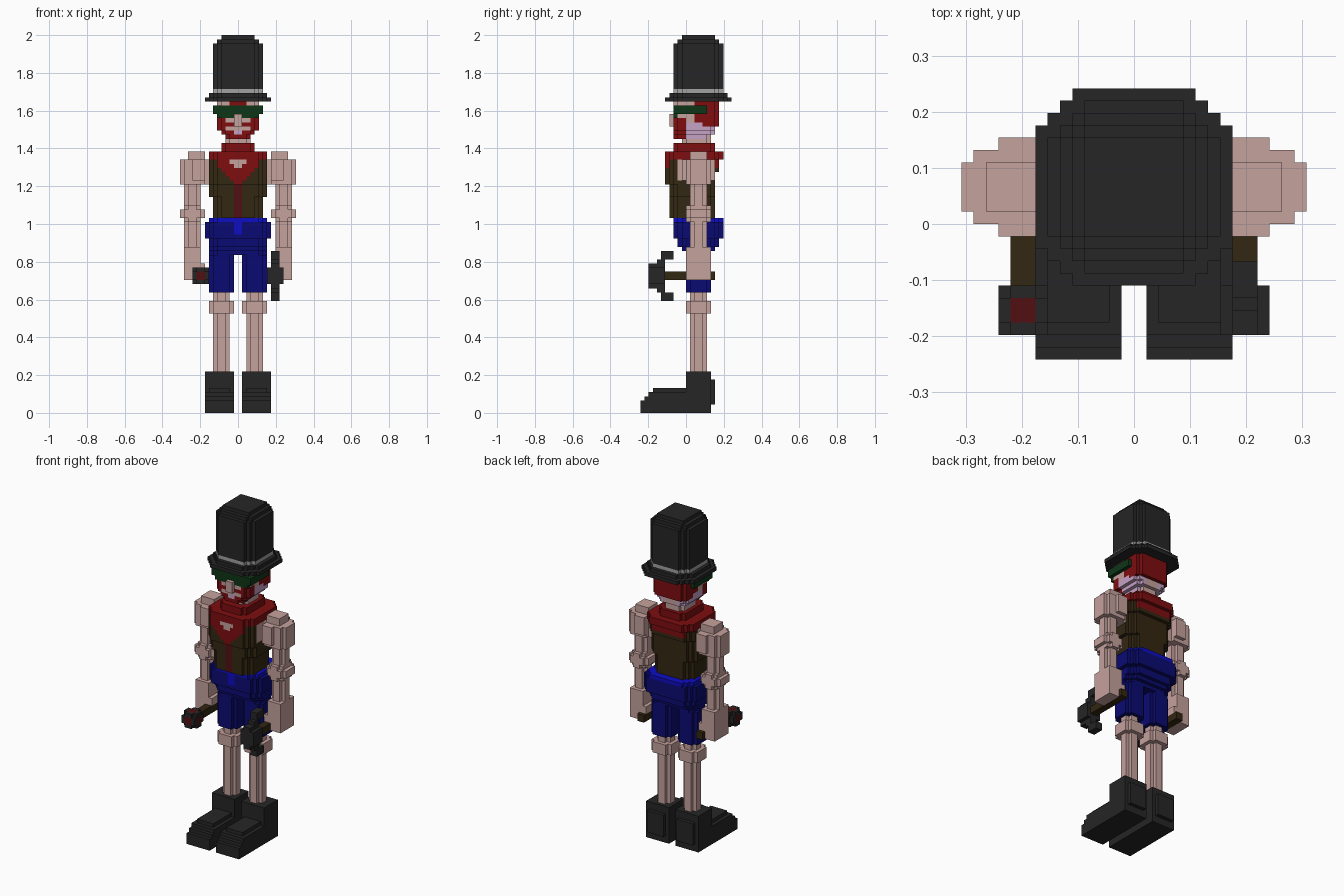
import bpy, bmesh, math

if "Cube" in bpy.data.objects:
    bpy.data.objects.remove(bpy.data.objects["Cube"])

V = 2 / 91  # size of one block

COLOURS = {
    "black": (0.019, 0.019, 0.019), "grey": (0.36, 0.36, 0.36),
    "skin": (0.56, 0.36, 0.34), "red": (0.21, 0.004, 0.005),
    "dark_red": (0.085, 0.005, 0.006), "brown": (0.033, 0.02, 0.006),
    "blue": (0.003, 0.003, 0.17), "bright_blue": (0.004, 0.004, 0.55),
    "green": (0.004, 0.036, 0.008), "pale_lilac": (0.56, 0.36, 0.56),
}
mats, names = [], list(COLOURS)
for n, c in COLOURS.items():
    m = bpy.data.materials.new(n)
    m.use_nodes = True
    m.diffuse_color = (*c, 1)
    m.node_tree.nodes["Principled BSDF"].inputs["Base Color"].default_value = (*c, 1)
    mats.append(m)

grid = {}  # block position -> (part, colour)


def fill(part, colour, x, y, z, cut=0, pair=False):
    """Fill a box of blocks with stepped vertical corners; pair mirrors it."""
    for i in range(*x):
        for j in range(*y):
            if min(i - x[0], x[1] - 1 - i) + min(j - y[0], y[1] - 1 - j) < cut:
                continue
            for k in range(*z):
                if pair:
                    grid[i, j, k] = ("left_" + part, colour)
                    grid[-1 - i, j, k] = ("right_" + part, colour)
                else:
                    grid[i, j, k] = (part, colour)


def paint(colour, x, y, z):
    """Recolour the filled blocks inside a box, on both sides."""
    for i in range(*x):
        for j in range(*y):
            for k in range(*z):
                for c in ((i, j, k), (-1 - i, j, k)):
                    if c in grid:
                        grid[c] = (grid[c][0], colour)


# Boots: stepped toe, ankle and heel
for x, y, z in (((1, 8), (-11, 6), (0, 3)), ((1, 8), (-10, 6), (3, 4)),
                ((1, 8), (-9, 6), (4, 5)), ((2, 7), (-8, 6), (5, 6)),
                ((1, 8), (0, 6), (5, 10)), ((2, 7), (6, 7), (2, 8))):
    fill("boot", "black", x, y, z, pair=True)

# Lower legs and knees
fill("leg", "skin", (2, 6), (1, 5), (10, 29), 1, True)
fill("leg", "skin", (1, 7), (0, 6), (24, 27), 1, True)

# Shorts: legs, seat, belt and fly
fill("shorts_leg", "blue", (1, 7), (0, 6), (29, 38), 1, True)
for x, y, z in ((7, (0, 6), (38, 39)), (7, (-1, 7), (39, 40)),
                (7, (-2, 8), (40, 42)), (8, (-3, 9), (42, 46)),
                (7, (-3, 9), (46, 47))):
    fill("shorts", "blue", (-x, x), y, z, 2)
paint("bright_blue", (0, 8), (-3, 9), (46, 47))
paint("bright_blue", (0, 1), (-3, -1), (43, 47))

# Vest with shirt strip and open armholes
fill("vest", "brown", (-6, 6), (-4, 7), (47, 52), 2)
fill("vest", "brown", (-7, 7), (-4, 7), (52, 55), 2)
fill("vest", "brown", (-7, 7), (-5, 7), (55, 58), 2)
fill("vest", "brown", (-7, 7), (-5, 8), (58, 61), 2)
paint("dark_red", (0, 1), (-5, -3), (47, 56))
paint("skin", (5, 7), (-2, 1), (56, 61))

# Neckerchief: collar layers and a point down the chest
fill("neckerchief", "red", (-7, 7), (-5, 9), (61, 63), 2)
fill("neckerchief", "red", (-4, 4), (-3, 7), (63, 65), 1)
for w in range(1, 6):
    paint("red", (0, w), (-5, -3), (54 + w, 56 + w))
paint("red", (0, 7), (7, 8), (59, 61))
paint("skin", (0, 2), (-5, -4), (60, 61))
paint("skin", (0, 1), (-5, -4), (59, 60))

# Arms: shoulder, elbow, forearm and hand
fill("arm", "skin", (9, 13), (1, 5), (36, 56), 1, True)
fill("arm", "skin", (8, 14), (0, 6), (47, 49), 1, True)
fill("arm", "skin", (9, 13), (0, 6), (46, 50), 1, True)
fill("arm", "skin", (7, 14), (0, 6), (55, 61), 1, True)
fill("arm", "skin", (8, 11), (-1, 7), (56, 61), 0, True)
fill("arm", "skin", (8, 12), (1, 5), (61, 63), 0, True)
fill("hand", "skin", (9, 13), (0, 6), (36, 40), 0, True)
fill("hand", "skin", (8, 13), (0, 6), (32, 36), 0, True)

# Tool handles
fill("tool_handle", "brown", (8, 10), (-5, 7), (32, 34), 0, True)

# Pickaxe head: central block with two curved spikes
for z in (31, 32, 33, 34):
    fill("pickaxe_head", "black", (7, 11), (-9, -5), (z, z + 1))
fill("pickaxe_head", "black", (8, 10), (-9, -5), (30, 36))
for y, d in (((-8, -6), 3), ((-7, -5), 4), ((-6, -3), 5)):
    for z in (32 + d, 33 - d):
        fill("pickaxe_head", "black", (8, 10), y, (z, z + 1))
for z in (27, 38):
    fill("pickaxe_head", "black", (8, 10), (-6, -3), (z, z + 1))

# Hammer head with a red spot on each face
fill("hammer_head", "black", (-11, -7), (-9, -5), (31, 35), 1)
fill("hammer_head", "black", (-11, -7), (-9, -5), (32, 34))
for a, b, c in (((-10, -8), (-9, -5), (32, 34)), ((-11, -7), (-8, -6), (32, 34)),
                ((-10, -8), (-8, -6), (31, 35))):
    fill("hammer_head", "dark_red", a, b, c)

# Neck and head
fill("neck", "skin", (-3, 3), (-1, 6), (65, 67), 1)
fill("head", "skin", (-3, 3), (-3, 6), (66, 67), 1)
fill("head", "skin", (-4, 4), (-3, 7), (67, 68), 1)
fill("head", "skin", (-5, 5), (-3, 7), (68, 75), 1)
paint("pale_lilac", (2, 5), (0, 7), (66, 70))
# Hair at the back and sides
fill("hair", "red", (-5, 5), (3, 8), (69, 75), 1)
fill("hair", "red", (-5, 5), (2, 7), (70, 75))
paint("red", (0, 2), (-3, -2), (74, 75))
# Beard, moustache and mouth
paint("red", (0, 5), (-3, 0), (66, 69))
paint("red", (3, 5), (-3, 0), (69, 71))
paint("red", (1, 3), (-3, -2), (69, 70))
paint("skin", (0, 3), (-3, -2), (68, 69))
paint("pale_lilac", (0, 1), (-3, -2), (67, 68))
fill("nose", "skin", (-1, 1), (-4, -3), (69, 72))
# Goggles: strap and two lenses
fill("goggles", "green", (-6, 6), (-3, 5), (72, 74))
fill("goggles", "green", (1, 5), (-3, -2), (71, 74))
fill("goggles", "green", (-5, -1), (-3, -2), (71, 74))

# Top hat: brim, band and crown
fill("hat_brim", "black", (-8, 8), (-5, 11), (75, 76), 3)
fill("hat_brim", "black", (-7, 7), (-4, 10), (76, 77), 3)
fill("hat_band", "grey", (-6, 6), (-3, 9), (77, 78), 2)
fill("hat_crown", "black", (-6, 6), (-3, 9), (78, 89), 2)
fill("hat_crown", "black", (-5, 5), (-2, 8), (89, 90), 1)
fill("hat_crown", "black", (-4, 4), (-1, 7), (90, 91))

# Build one mesh per part from its exposed block faces
SIDES = (
    ((1, 0, 0), ((1, 0, 0), (1, 1, 0), (1, 1, 1), (1, 0, 1))),
    ((-1, 0, 0), ((0, 0, 0), (0, 0, 1), (0, 1, 1), (0, 1, 0))),
    ((0, 1, 0), ((0, 1, 0), (0, 1, 1), (1, 1, 1), (1, 1, 0))),
    ((0, -1, 0), ((0, 0, 0), (1, 0, 0), (1, 0, 1), (0, 0, 1))),
    ((0, 0, 1), ((0, 0, 1), (1, 0, 1), (1, 1, 1), (0, 1, 1))),
    ((0, 0, -1), ((0, 0, 0), (0, 1, 0), (1, 1, 0), (1, 0, 0))),
)
parts = {}
for cell, (part, colour) in grid.items():
    parts.setdefault(part, []).append((cell, colour))

for part, cells in parts.items():
    bm = bmesh.new()
    verts = {}
    used = []
    for cell, colour in cells:
        for step, corners in SIDES:
            if tuple(a + b for a, b in zip(cell, step)) in grid:
                continue
            ring = []
            for c in corners:
                p = tuple(a + b for a, b in zip(cell, c))
                if p not in verts:
                    verts[p] = bm.verts.new([q * V for q in p])
                ring.append(verts[p])
            if colour not in used:
                used.append(colour)
            bm.faces.new(ring).material_index = used.index(colour)
    bmesh.ops.dissolve_limit(bm, angle_limit=math.radians(1), verts=bm.verts[:],
                             edges=bm.edges[:], delimit={'MATERIAL'})
    mesh = bpy.data.meshes.new(part)
    bm.to_mesh(mesh)
    bm.free()
    for colour in used:
        mesh.materials.append(mats[names.index(colour)])
    bpy.context.scene.collection.objects.link(bpy.data.objects.new(part, mesh))
